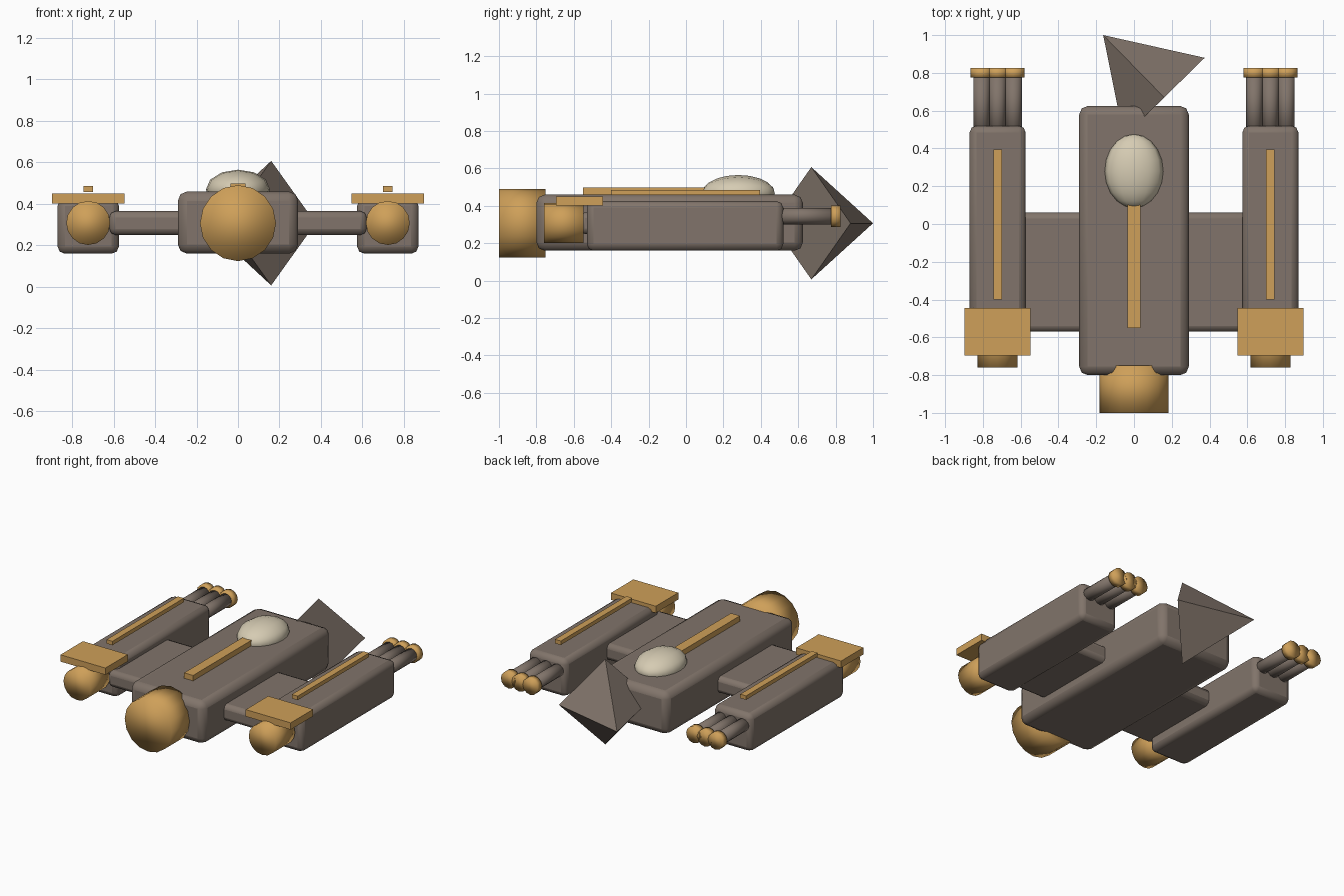
import bpy, math
from mathutils import Vector

if "Cube" in bpy.data.objects:
    bpy.data.objects.remove(bpy.data.objects["Cube"])


def material(name, rgb):
    m = bpy.data.materials.new(name)
    m.diffuse_color = (*rgb, 1)
    m.use_nodes = True
    m.node_tree.nodes["Principled BSDF"].inputs["Base Color"].default_value = m.diffuse_color
    return m


HULL = material("warm_grey", (0.22, 0.175, 0.145))
GOLD = material("gold", (0.62, 0.35, 0.10))
CREAM = material("cream", (0.67, 0.60, 0.45))


def finish(name, mat, smooth=False):
    ob = bpy.context.object
    ob.name = name
    ob.data.materials.append(mat)
    if smooth:
        bpy.ops.object.shade_smooth()
    return ob


def box(name, x, y, z, mat, bevel=0):
    """Box from (min, max) ranges, with optional rounded edges."""
    bpy.ops.mesh.primitive_cube_add(size=1, location=[sum(r) / 2 for r in (x, y, z)])
    bpy.context.object.scale = [r[1] - r[0] for r in (x, y, z)]
    bpy.ops.object.transform_apply(location=False, rotation=False, scale=True)
    ob = finish(name, mat)
    if bevel:
        mod = ob.modifiers.new("rounded_edges", 'BEVEL')
        mod.width = bevel
        mod.segments = 2
        bpy.ops.object.shade_smooth_by_angle(angle=math.radians(30))
    return ob


def tube(name, x, y, z, radius, sides, mat):
    """Smooth cylinder lying along y."""
    bpy.ops.mesh.primitive_cylinder_add(
        vertices=sides, radius=radius, depth=y[1] - y[0],
        location=(x, sum(y) / 2, z), rotation=(math.pi / 2, 0, 0))
    return finish(name, mat, True)


# Central body, cross wing, nose and spine
box("body", (-0.29, 0.29), (-0.80, 0.625), (0.16, 0.46), HULL, 0.045)
box("wing", (-0.62, 0.62), (-0.57, 0.06), (0.25, 0.365), HULL, 0.03)
tube("nose", 0, (-1.0, -0.75), 0.307, 0.183, 16, GOLD)
box("spine_strip", (-0.035, 0.035), (-0.55, 0.15), (0.455, 0.498), GOLD)

# Canopy
bpy.ops.mesh.primitive_uv_sphere_add(segments=12, ring_count=10, radius=1,
                                     location=(0, 0.28, 0.468),
                                     rotation=(math.pi / 2, 0, 0))
bpy.context.object.scale = (0.155, 0.097, 0.195)
finish("canopy", CREAM, True)

# Four-sided tail cone, pointing back and to the left
base, tip = Vector((0.16, 0.67, 0.307)), Vector((-0.163, 1.0, 0.307))
bpy.ops.mesh.primitive_cone_add(vertices=4, radius1=0.30, depth=(tip - base).length,
                                location=(base + tip) / 2)
bpy.context.object.rotation_euler = (tip - base).to_track_quat('Z', 'Y').to_euler()
finish("tail_cone", HULL)

# Side pods with their nose, plate, strip and triple barrels
for side, s in (("left", -1), ("right", 1)):
    cx = 0.722 * s

    def span(half):
        return (cx - half, cx + half)

    box(side + "_pod", span(0.148), (-0.53, 0.52), (0.16, 0.425), HULL, 0.035)
    tube(side + "_pod_nose", cx, (-0.76, -0.548), 0.308, 0.106, 16, GOLD)
    box(side + "_pod_plate", span(0.175), (-0.695, -0.445), (0.402, 0.45), GOLD)
    box(side + "_pod_strip", span(0.023), (-0.40, 0.395), (0.457, 0.485), GOLD)
    for i in (-1, 0, 1):
        bx = cx + i * 0.085
        tube(f"{side}_barrel_{i + 2}", bx, (0.45, 0.80), 0.345, 0.044, 12, HULL)
        tube(f"{side}_barrel_tip_{i + 2}", bx, (0.775, 0.825), 0.345, 0.058, 12, GOLD)
